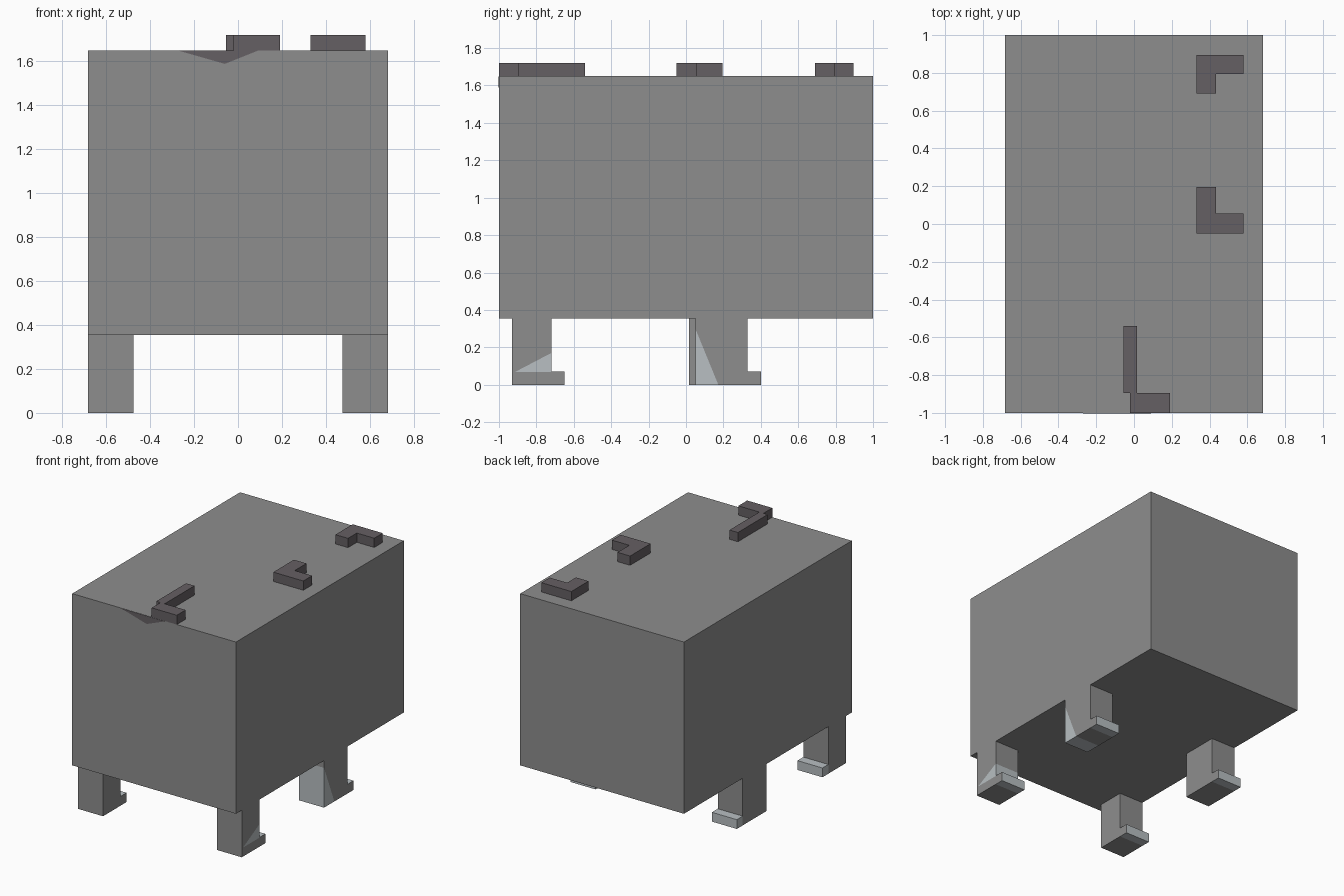
import bpy, bmesh, random
from mathutils import Vector, Matrix

if "Cube" in bpy.data.objects:
    bpy.data.objects.remove(bpy.data.objects["Cube"])

random.seed(7)


def material(name, rgb):
    m = bpy.data.materials.new(name)
    m.diffuse_color = (*rgb, 1)
    m.use_nodes = True
    m.node_tree.nodes["Principled BSDF"].inputs["Base Color"].default_value = m.diffuse_color
    return m


STONE = material("stone", (0.27, 0.27, 0.27))
DARK = material("dark_stone", (0.13, 0.115, 0.125))
PALE = material("pale_stone", (0.48, 0.52, 0.54))


def finish(name, bm, mats):
    me = bpy.data.meshes.new(name)
    bmesh.ops.recalc_face_normals(bm, faces=bm.faces)
    bm.to_mesh(me)
    bm.free()
    for m in mats:
        me.materials.append(m)
    ob = bpy.data.objects.new(name, me)
    bpy.context.collection.objects.link(ob)
    return ob


def box(x0, x1, y0, y1, z0, z1):
    bm = bmesh.new()
    size = Matrix.Diagonal((x1 - x0, y1 - y0, z1 - z0, 1))
    mid = Matrix.Translation(((x0 + x1) / 2, (y0 + y1) / 2, (z0 + z1) / 2))
    bmesh.ops.create_cube(bm, size=1, matrix=mid @ size)
    return bm


def prism(name, points, to3d, push, mat):
    bm = bmesh.new()
    f = bm.faces.new([bm.verts.new(to3d(*p)) for p in points])
    ext = bmesh.ops.extrude_face_region(bm, geom=[f])
    moved = [v for v in ext["geom"] if isinstance(v, bmesh.types.BMVert)]
    bmesh.ops.translate(bm, verts=moved, vec=push)
    if f.is_valid is False or len(bm.faces) < len(points) + 2:
        bm.faces.new([v for v in bm.verts if v not in moved])
    return finish(name, bm, [mat])


def cut(bm, co, no, **kw):
    geom = bm.verts[:] + bm.edges[:] + bm.faces[:]
    return bmesh.ops.bisect_plane(bm, geom=geom, plane_co=co, plane_no=no, **kw)


# Body block, shattered into tightly fitting cracked stone cells
BODY = (-0.683, 0.683, -1, 1, 0.355, 1.65)
seeds = [Vector([random.uniform(BODY[i], BODY[i + 1]) for i in (0, 2, 4)])
         for _ in range(75)]
body = bmesh.new()
for s in seeds:
    cell = box(*BODY)
    for o in sorted(seeds, key=lambda p: (p - s).length)[1:]:
        if not any((v.co - o).length < (v.co - s).length for v in cell.verts):
            continue
        res = cut(cell, (s + o) / 2, (o - s).normalized(), clear_outer=True)
        edges = [e for e in res["geom_cut"] if isinstance(e, bmesh.types.BMEdge)]
        bmesh.ops.holes_fill(cell, edges=edges, sides=0)
    tmp = bpy.data.meshes.new("cell")
    cell.to_mesh(tmp)
    cell.free()
    body.from_mesh(tmp)
    bpy.data.meshes.remove(tmp)
finish("cracked_body", body, [STONE])


# Legs, each with a toe slab behind; optional pale broken corner
def leg(name, side, y0, y1, plane=None, zmin=0.0):
    x0, x1 = sorted((side * 0.475, side * 0.683))
    bm = box(x0, x1, y0, y1, 0, 0.355)
    if plane:
        co, no = Vector(plane[0]), Vector(plane[1])
        cut(bm, co, no)
        cut(bm, (0, 0, zmin), (0, 0, 1))
        bm.normal_update()
        for f in bm.faces:
            c = f.calc_center_median()
            skip = zmin > 0 and f.normal.y < -0.5
            if (c - co).dot(no) < 0 and c.z >= zmin and not skip:
                f.material_index = 1
    finish(name + "_leg", bm, [STONE, PALE])
    toe = box(x0, x1, y1, y1 + 0.07, 0, 0.07)
    toe.normal_update()
    for f in toe.faces:
        f.material_index = 0 if f.normal.x > 0.5 else 1
    finish(name + "_toe", toe, [STONE, PALE])


leg("front_right", 1, -0.93, -0.72, ((0, -0.93, 0.06), (0, -0.11, 0.21)), 0.068)
leg("front_left", -1, -0.93, -0.72)
leg("rear_right", 1, 0.05, 0.33, ((0, 0.05, 0.30), (0, 0.22, 0.09)))
leg("rear_left", -1, 0.015, 0.30)

# L-shaped dark ridges on the top
ridges = {
    "rear_ridge": [(0.33, 0.69), (0.435, 0.69), (0.435, 0.795), (0.58, 0.795),
                   (0.58, 0.895), (0.33, 0.895)],
    "middle_ridge": [(0.33, -0.05), (0.58, -0.05), (0.58, 0.055),
                     (0.435, 0.055), (0.435, 0.195), (0.33, 0.195)],
    "front_ridge": [(-0.02, -1), (0.19, -1), (0.19, -0.895), (0.015, -0.895),
                    (0.015, -0.54), (-0.055, -0.54), (-0.055, -0.895),
                    (-0.02, -0.895)],
}
for name, pts in ridges.items():
    prism(name, pts, lambda x, y: (x, y, 1.648), (0, 0, 0.072), DARK)

# Dark chip below the front ridge
prism("front_chip", [(-0.27, 1.648), (-0.06, 1.588), (0.09, 1.648)],
      lambda x, z: (x, -1.002, z), (0, 0.004, 0), DARK)
